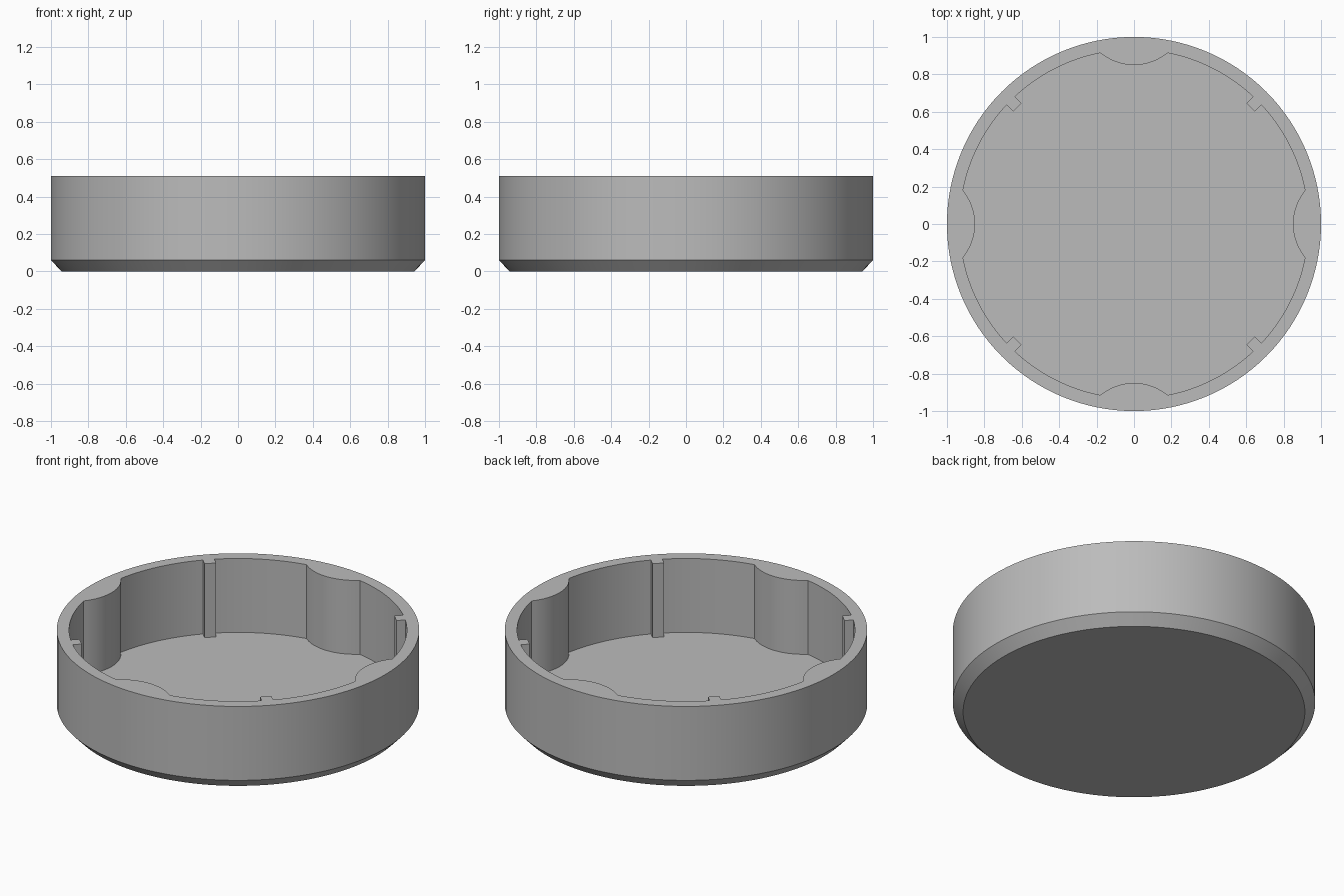
import bpy
import bmesh
from math import sin, cos, pi, asin, radians
from mathutils import Matrix, Vector

HEIGHT, FLOOR = 0.51, 0.06
BASE_R, OUTER_R, INNER_R = 0.943, 1.0, 0.932
LOBE_R, LOBE_CENTRE = 0.28, 1.13        # bulges on the four axes
RIB_HALF, RIB_R = 0.032, 0.882          # small ribs on the diagonals

if "Cube" in bpy.data.objects:
    bpy.data.objects.remove(bpy.data.objects["Cube"])

grey = bpy.data.materials.new("plain grey")
grey.use_nodes = True
colour = (0.50, 0.50, 0.50, 1)
grey.diffuse_color = colour
grey.node_tree.nodes["Principled BSDF"].inputs["Base Color"].default_value = colour


def ring(radius, count):
    return [(radius * cos(2 * pi * i / count), radius * sin(2 * pi * i / count))
            for i in range(count)]


def arc(centre_x, radius, start, end, steps):
    angles = [start + (end - start) * i / steps for i in range(steps + 1)]
    return [(centre_x + radius * cos(a), radius * sin(a)) for a in angles]


def stack(name, layers):
    """Closed solid through equal-length outlines at given heights."""
    bm = bmesh.new()
    loops = [[bm.verts.new((x, y, z)) for x, y in pts] for z, pts in layers]
    for low, high in zip(loops, loops[1:]):
        for i in range(len(low)):
            j = (i + 1) % len(low)
            bm.faces.new((low[i], low[j], high[j], high[i]))
    bm.faces.new(loops[0][::-1])
    bm.faces.new(loops[-1])
    mesh = bpy.data.meshes.new(name)
    bm.to_mesh(mesh)
    bm.free()
    obj = bpy.data.objects.new(name, mesh)
    bpy.context.collection.objects.link(obj)
    mesh.materials.append(grey)
    return obj


# One quarter of the pocket outline: bulge, wall, rib, wall
half_chord = 0.18
wall_start = asin(half_chord / INNER_R)
lobe_angle = asin(half_chord / LOBE_R)
rib_angle = asin(RIB_HALF / INNER_R)
quarter = arc(LOBE_CENTRE, LOBE_R, pi + lobe_angle, pi - lobe_angle, 20)[1:-1]
quarter += arc(0, INNER_R, wall_start, pi / 4 - rib_angle, 16)
turn = Matrix.Rotation(radians(45), 2)
quarter += [tuple(turn @ Vector((RIB_R, side * RIB_HALF))) for side in (-1, 1)]
quarter += arc(0, INNER_R, pi / 4 + rib_angle, pi / 2 - wall_start, 16)

outline = []
for k in range(4):
    spin = Matrix.Rotation(k * pi / 2, 2)
    outline += [tuple(spin @ Vector(p)) for p in quarter]

# Chamfered round body with the pocket cut out of it
cup = stack("round_cup", [(0, ring(BASE_R, 128)), (FLOOR, ring(OUTER_R, 128)),
                          (HEIGHT, ring(OUTER_R, 128))])
pocket = stack("pocket_cutter", [(FLOOR, outline), (HEIGHT + 0.2, outline)])
pocket.hide_render = True

cut = cup.modifiers.new("pocket", 'BOOLEAN')
cut.operation = 'DIFFERENCE'
cut.solver = 'EXACT'
cut.object = pocket

bpy.ops.object.select_all(action='DESELECT')
bpy.context.view_layer.objects.active = cup
cup.select_set(True)
bpy.ops.object.modifier_apply(modifier=cut.name)
bpy.data.objects.remove(pocket)
bpy.ops.object.shade_smooth_by_angle(angle=radians(25))
